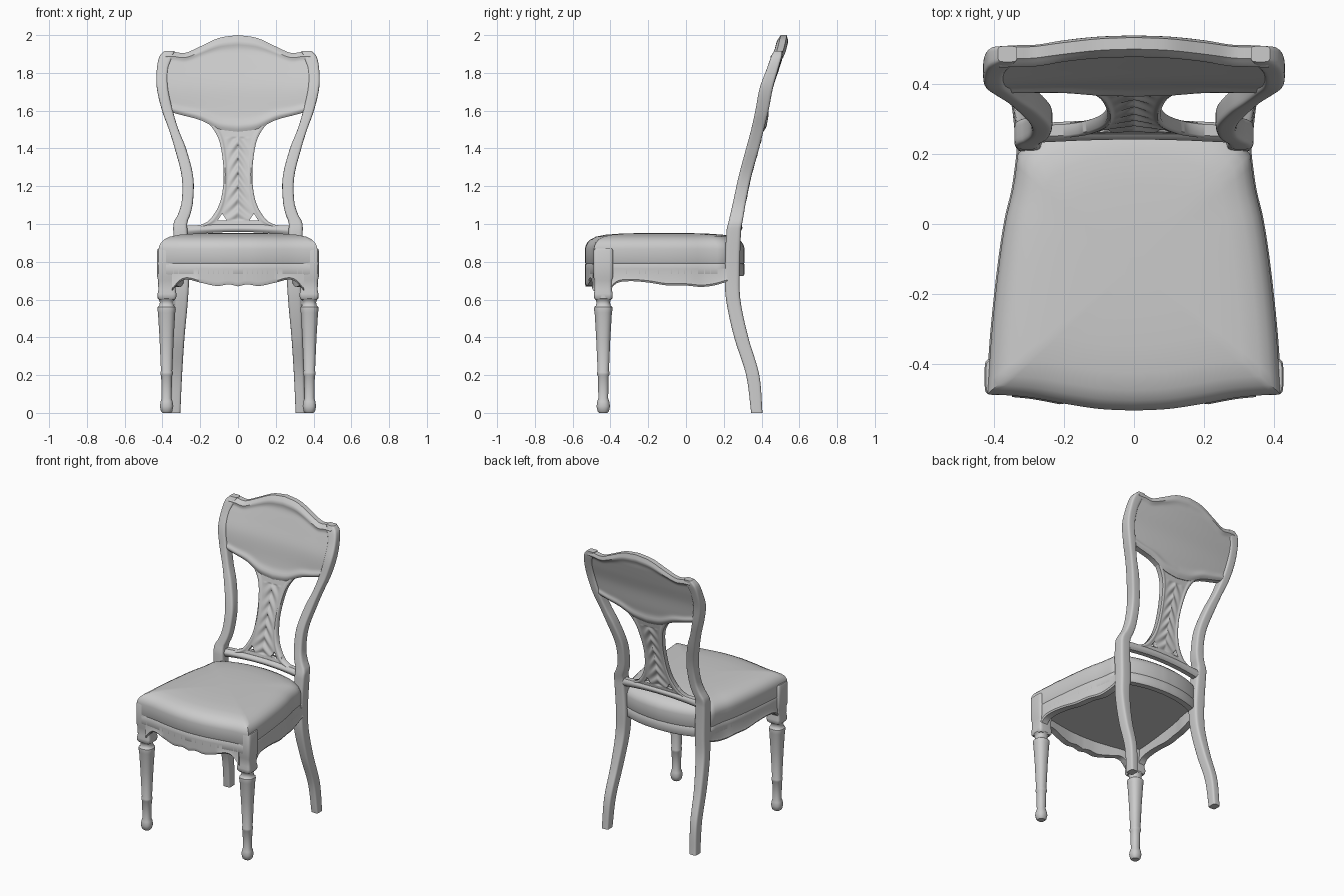
import bpy, bmesh
from math import sin, cos, pi, exp, copysign

if "Cube" in bpy.data.objects:
    bpy.data.objects.remove(bpy.data.objects["Cube"])


def curve(table, t):
    """Smooth interpolation through (t, value...) rows."""
    n = len(table)
    i = 0
    while i < n - 2 and t > table[i + 1][0]:
        i += 1
    a, b = table[i], table[i + 1]
    p, q = table[max(i - 1, 0)], table[min(i + 2, n - 1)]
    h = b[0] - a[0]
    s = min(max((t - a[0]) / h, 0), 1)
    out = []
    for k in range(1, len(a)):
        m0 = (b[k] - p[k]) / (b[0] - p[0]) * h
        m1 = (q[k] - a[k]) / (q[0] - a[0]) * h
        out.append((2*s**3 - 3*s*s + 1) * a[k] + (s**3 - 2*s*s + s) * m0
                   + (3*s*s - 2*s**3) * b[k] + (s**3 - s*s) * m1)
    return out if len(out) > 1 else out[0]


def steps(a, b, n):
    return [a + (b - a) * i / n for i in range(n + 1)]


def loft(name, rings, mirror=False, angle=40):
    """Skin closed rings of equal length and cap both ends."""
    bm = bmesh.new()
    vr = [[bm.verts.new(p) for p in r] for r in rings]
    n = len(rings[0])
    for a, b in zip(vr, vr[1:]):
        for i in range(n):
            j = (i + 1) % n
            bm.faces.new((a[i], a[j], b[j], b[i]))
    bm.faces.new(vr[0])
    bm.faces.new(vr[-1])
    bmesh.ops.recalc_face_normals(bm, faces=bm.faces)
    me = bpy.data.meshes.new(name)
    bm.to_mesh(me)
    bm.free()
    ob = bpy.data.objects.new(name, me)
    bpy.context.collection.objects.link(ob)
    if mirror:
        ob.modifiers.new("mirror", "MIRROR").use_mirror_merge = False
    bpy.ops.object.select_all(action='DESELECT')
    ob.select_set(True)
    bpy.context.view_layer.objects.active = ob
    bpy.ops.object.shade_smooth_by_angle(angle=angle * pi / 180)
    return ob


def section(x0, x1, y0, y1, z, n=20, e=0.5):
    """Rounded rectangle ring at height z."""
    pts = []
    for i in range(n):
        c, s = cos(2*pi*(i + .5)/n), sin(2*pi*(i + .5)/n)
        pts.append(((x0 + x1)/2 + (x1 - x0)/2 * copysign(abs(c)**e, c),
                    (y0 + y1)/2 + (y1 - y0)/2 * copysign(abs(s)**e, s), z))
    return pts


# Seat outline: front bow, tapering sides, bowed back
FRONT = [(0, -.535), (.1, -.53), (.2, -.515), (.3, -.497), (.42, -.487)]
SIDE = [(-.487, .42), (-.3, .407), (-.1, .385), (.02, .366), (.1, .347), (.2, .333)]
BACK = [(0, .31), (.1, .303), (.2, .282), (.29, .245), (.333, .2)]
half = [(x, curve(FRONT, x)) for x in steps(0, .42, 16)]
half += [(curve(SIDE, y), y) for y in steps(-.487, .2, 20)[1:]]
half += [(x, curve(BACK, x)) for x in steps(.333, 0, 14)[1:]]
outline = half + [(-x, y) for x, y in half[-2:0:-1]]

# Seat: recessed underside, straight sides, domed cushion
rings = [(.9, .755), (.9, .725), (.985, .725), (1, .735), (1, .785), (.993, .79), (1, .796),
         (1, .868), (.992, .884), (.97, .902), (.93, .918), (.86, .933), (.74, .943),
         (.55, .949), (.3, .952), (.08, .953)]
loft("seat", [[(x*s, -.12 + (y + .12)*s, z) for x, y in outline] for s, z in rings])

# Aprons with scalloped lower edges
FRONT_EDGE = [(0, .67), (.05, .68), (.11, .672), (.2, .69), (.27, .706), (.31, .692), (.35, .645)]
SIDE_EDGE = [(-.41, .64), (-.37, .685), (-.3, .697), (-.2, .69), (-.1, .675),
             (.0, .674), (.08, .667), (.15, .675), (.22, .695)]
rings = []
for x in steps(-.35, .35, 56):
    y, b = curve(FRONT, abs(x)), curve(FRONT_EDGE, abs(x))
    rings.append([(x, y, .765), (x, y, b + .022), (x, y - .004*(abs(x) > .2), b + .01),
                  (x, y + .004, b), (x, y + .045, b), (x, y + .045, .765)])
loft("front_apron", rings)
rings = []
for y in steps(-.41, .22, 44):
    x, b = curve(SIDE, y), curve(SIDE_EDGE, y)
    rings.append([(x, y, .765), (x, y, b + .022), (x + .004, y, b + .01),
                  (x - .002, y, b), (x - .045, y, b), (x - .045, y, .765)])
loft("side_apron", rings, mirror=True)

# Front legs: turned shaft with ball foot, and corner block above
LEG = [(0, .022), (.008, .03), (.035, .036), (.06, .032), (.078, .026), (.195, .029),
       (.203, .033), (.215, .033), (.223, .03), (.4, .038), (.53, .046), (.545, .049),
       (.56, .048), (.568, .039), (.585, .036), (.598, .04), (.606, .048), (.63, .048)]
loft("front_leg", [section(.378 - r, .378 + r, -.438 - r, -.438 + r, z, 24, .85)
                   for z, r in LEG], mirror=True)
BLOCK = [(.6, .042), (.61, .049), (.63, .05), (.65, .046), (.7, .047), (.72, .052),
         (.86, .052), (.87, .048)]
loft("front_leg_block", [section(.376 - r, .376 + r, -.438 - r, -.438 + r, z, 24, .3)
                         for z, r in BLOCK], mirror=True)

# Back legs sweeping up into the side posts: z, inner x, outer x, front y, back y
POST = [(0, .305, .355, .345, .405), (.2, .296, .35, .318, .388), (.4, .283, .343, .255, .33),
        (.6, .265, .337, .212, .288), (.75, .258, .335, .205, .285),
        (.97, .268, .343, .215, .292), (1.01, .268, .34, .225, .299),
        (1.05, .252, .318, .234, .306), (1.12, .238, .298, .25, .318),
        (1.25, .237, .298, .278, .345), (1.4, .275, .335, .318, .387),
        (1.5, .315, .366, .345, .412), (1.6, .345, .402, .367, .437),
        (1.72, .37, .43, .39, .46), (1.82, .37, .43, .427, .488),
        (1.89, .345, .415, .452, .508), (1.915, .335, .39, .465, .51)]
loft("back_leg_and_post", [section(*curve(POST, z), z, 24, .4) for z in steps(0, 1.915, 90)],
     mirror=True)

MID = [(r[0], (r[3] + r[4]) / 2) for r in POST[5:]] + [(2.0, .503)]


def slab(pts):
    """Ring of front then back points, following the lean and bow of the back.
    Each point is x, z, front thickness, back thickness."""
    front, back = [], []
    for x, z, f, b in pts:
        y = curve(MID, z) + .015 * (1 - (x / .4)**2)
        front.append((x, y - f, z))
        back.append((x, y + b, z))
    return front + back[::-1]


# Crest panel: serpentine top, raised border, padded centre
TOP = [(0, 2.0), (.1, 1.985), (.2, 1.94), (.28, 1.906), (.34, 1.911), (.385, 1.911)]
LOW = [(0, 1.488), (.1, 1.503), (.2, 1.55), (.3, 1.577), (.385, 1.6)]


def crest_depth(v):
    rim = .011 * (exp(-((v - .93)/.04)**2) + exp(-((v - .06)/.05)**2))
    pad = .012 * sin(pi * v)**.5 if 0 < v < 1 else 0
    return .016 + rim + pad, .016 + rim + pad * .4


rings = []
for x in steps(-.385, .385, 56):
    lo, hi = curve(LOW, abs(x)), curve(TOP, abs(x))
    rings.append(slab([(x, lo + (hi - lo)*v, *crest_depth(v)) for v in steps(0, 1, 40)]))
loft("crest_panel", rings)

# Lower back rail, gently arched
rings = []
for x in steps(-.285, .285, 30):
    lo, hi = .958 - .25*x*x, .998 - .1*x*x
    rings.append(slab([(x, lo + (hi - lo)*v, .016 + .012*sin(pi*v), .016 + .012*sin(pi*v))
                       for v in steps(0, 1, 8)]))
loft("lower_back_rail", rings)

# Waisted splat with carved relief
WAIST = [(.975, .26), (.99, .215), (1.0, .185), (1.02, .152), (1.08, .11), (1.15, .086),
         (1.25, .076), (1.35, .082), (1.45, .103), (1.52, .145), (1.55, .185), (1.575, .26)]
rings = []
for z in steps(.975, 1.575, 110):
    w = curve(WAIST, z)
    row = []
    for u in steps(-1, 1, 36):
        edge = exp(-((abs(u) - .88)/.08)**2)
        leaf = max(0, 1 - abs(u)/.7) * sin(z*84 + 9*abs(u)) * (1 if 1.02 < z < 1.46 else 0)
        row.append((w*u, z, .015 + .007*edge + .007*leaf, .015 + .005*edge + .006*leaf))
    rings.append(slab(row))
splat = loft("carved_splat", rings, angle=60)

# Small pierced triangles at the foot of the splat
tri = [(.06, 1.02), (.108, 1.018), (.084, 1.055)]
for s, side in ((1, "right"), (-1, "left")):
    cutter = loft("pierce_cutter_" + side, [[(s*x, y, z) for x, z in tri] for y in (.1, .45)])
    cutter.hide_render = True
    cutter.hide_set(True)
    mod = splat.modifiers.new("pierce_" + side, "BOOLEAN")
    mod.object, mod.operation, mod.solver = cutter, 'DIFFERENCE', 'EXACT'
